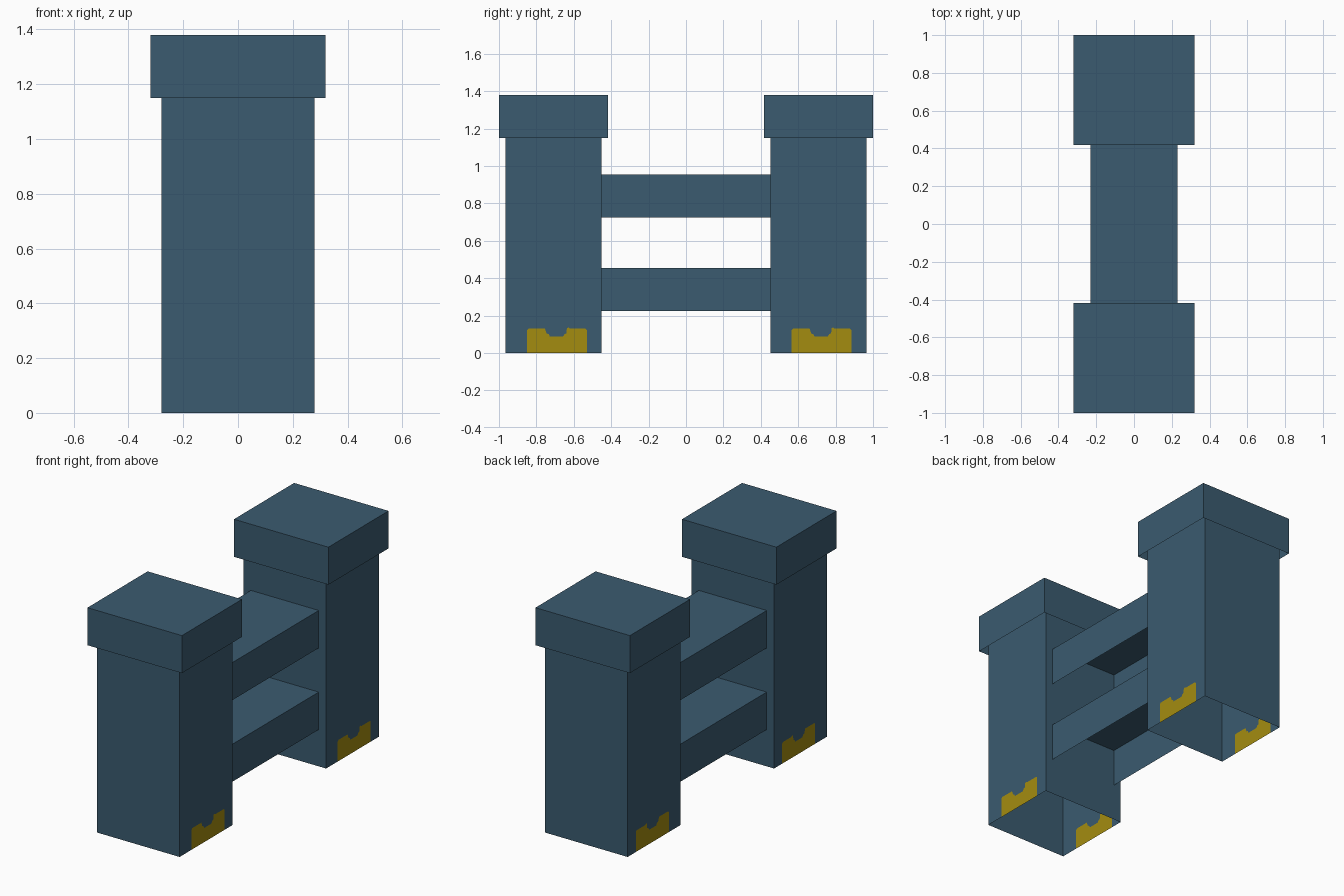
import bpy, bmesh

if "Cube" in bpy.data.objects:
    bpy.data.objects.remove(bpy.data.objects["Cube"])


def material(name, rgb):
    m = bpy.data.materials.new(name)
    m.diffuse_color = (*rgb, 1)
    m.use_nodes = True
    m.node_tree.nodes["Principled BSDF"].inputs["Base Color"].default_value = m.diffuse_color
    return m


BLUE = material("slate blue", (0.043, 0.104, 0.160))
YELLOW = material("mustard yellow", (0.37, 0.265, 0.005))


def finish(name, bm):
    bm.normal_update()
    mesh = bpy.data.meshes.new(name)
    bm.to_mesh(mesh)
    bm.free()
    mesh.materials.append(BLUE)
    mesh.materials.append(YELLOW)
    ob = bpy.data.objects.new(name, mesh)
    bpy.context.collection.objects.link(ob)
    return ob


def face(bm, pts, mat=0):
    f = bm.faces.new([bm.verts.new(p) for p in pts])
    f.material_index = mat


def shell(name, hx, y0, y1, z0, z1, ends=True):
    """Box shell that is open underneath, optionally open at both ends."""
    bm = bmesh.new()
    face(bm, [(-hx, y0, z1), (hx, y0, z1), (hx, y1, z1), (-hx, y1, z1)])
    face(bm, [(hx, y0, z0), (hx, y1, z0), (hx, y1, z1), (hx, y0, z1)])
    face(bm, [(-hx, y1, z0), (-hx, y0, z0), (-hx, y0, z1), (-hx, y1, z1)])
    if ends:
        face(bm, [(-hx, y0, z0), (hx, y0, z0), (hx, y0, z1), (-hx, y0, z1)])
        face(bm, [(hx, y1, z0), (-hx, y1, z0), (-hx, y1, z1), (hx, y1, z1)])
    bmesh.ops.remove_doubles(bm, verts=bm.verts, dist=1e-5)
    return finish(name, bm)


# outline of the yellow mark at the foot of each side wall (y offset, z)
MARK = [(0, 0), (0, 0.122), (0.008, 0.13), (0.096, 0.13), (0.104, 0.105),
        (0.117, 0.1), (0.122, 0.087), (0.192, 0.087), (0.2, 0.1),
        (0.211, 0.105), (0.213, 0.132), (0.222, 0.136), (0.23, 0.13),
        (0.312, 0.13), (0.32, 0.122), (0.32, 0)]


def post(name, y0, y1, mark_y):
    """Open tube whose side walls have the mark cut into them."""
    hx, top = 0.28, 1.2
    mark = [(mark_y + y, z) for y, z in MARK]
    wall = [(y0, top), (y0, 0)] + mark + [(y1, 0), (y1, top)]
    bm = bmesh.new()
    for x in (hx, -hx):
        w, m = [(x, *p) for p in wall], [(x, *p) for p in mark]
        face(bm, w if x > 0 else w[::-1])
        face(bm, m[::-1] if x > 0 else m, 1)
    face(bm, [(-hx, y0, 0), (hx, y0, 0), (hx, y0, top), (-hx, y0, top)])
    face(bm, [(hx, y1, 0), (-hx, y1, 0), (-hx, y1, top), (hx, y1, top)])
    bmesh.ops.remove_doubles(bm, verts=bm.verts, dist=1e-5)
    return finish(name, bm)


# posts and their caps
post("front_post", -0.965, -0.453, -0.85)
post("back_post", 0.453, 0.965, 0.565)
shell("front_cap", 0.32, -1.0, -0.418, 1.15, 1.38)
shell("back_cap", 0.32, 0.418, 1.0, 1.15, 1.38)

# rails between the posts
for label, z in (("lower", 0.225), ("upper", 0.725)):
    shell(label + "_rail", 0.23, -0.453, 0.453, z, z + 0.23, ends=False)
